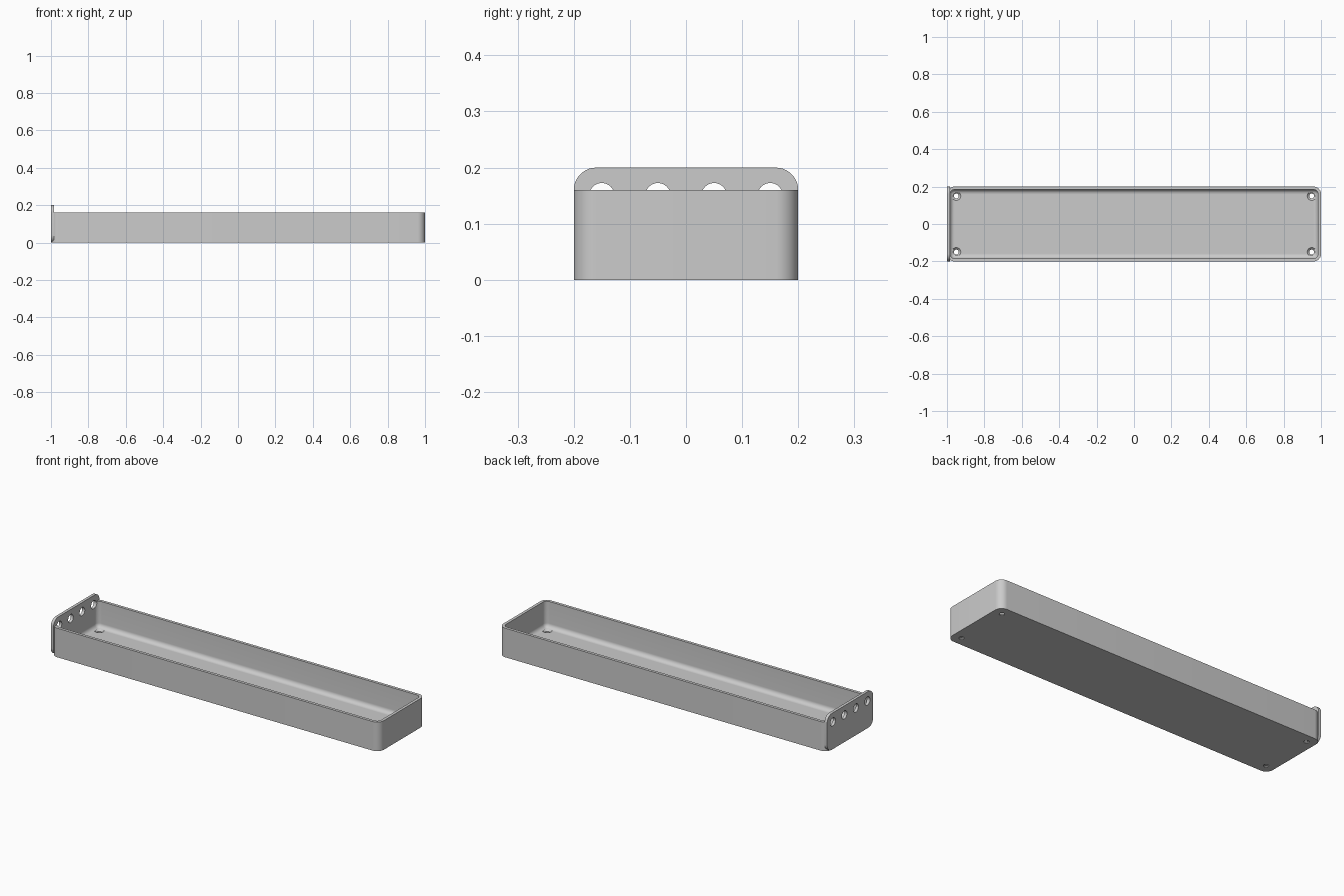
import bpy
import bmesh
import math
from mathutils import Matrix

cube = bpy.data.objects.get("Cube")
if cube:
    bpy.data.objects.remove(cube, do_unlink=True)

HEIGHT, WALL, RADIUS = 0.16, 0.016, 0.04
INNER = RADIUS - WALL

grey = bpy.data.materials.new("plain_grey")
grey.use_nodes = True
grey.diffuse_color = (0.6, 0.6, 0.6, 1)
grey.node_tree.nodes["Principled BSDF"].inputs["Base Color"].default_value = (0.6, 0.6, 0.6, 1)


def finish(bm, name):
    mesh = bpy.data.meshes.new(name)
    bm.to_mesh(mesh)
    bm.free()
    obj = bpy.data.objects.new(name, mesh)
    bpy.context.collection.objects.link(obj)
    mesh.materials.append(grey)
    return obj


def rounded_box(name, low, high, radius, rule):
    """Box between two corners, with the edges chosen by rule rounded."""
    bm = bmesh.new()
    bmesh.ops.create_cube(bm, size=1)
    for v in bm.verts:
        v.co = [(a + b) / 2 + c * (b - a) for a, b, c in zip(low, high, v.co)]
    edges = [e for e in bm.edges if rule(e)]
    bmesh.ops.bevel(bm, geom=edges, offset=radius, offset_type='OFFSET',
                    segments=10, profile=0.5, affect='EDGES', clamp_overlap=True)
    return finish(bm, name)


def cone(name, r1, r2, depth, matrix):
    bm = bmesh.new()
    bmesh.ops.create_cone(bm, cap_ends=True, segments=40, radius1=r1,
                          radius2=r2, depth=depth, matrix=matrix)
    return finish(bm, name)


def along(axis):
    return lambda e: abs((e.verts[0].co - e.verts[1].co).normalized()[axis]) > 0.99


def cut(target, cutter):
    mod = target.modifiers.new("cut", 'BOOLEAN')
    mod.operation, mod.solver, mod.object = 'DIFFERENCE', 'EXACT', cutter
    bpy.context.view_layer.objects.active = target
    bpy.ops.object.modifier_apply(modifier=mod.name)


def discard(obj):
    bpy.data.objects.remove(obj, do_unlink=True)


# Tray body and raised end plate
tray = rounded_box("tray", (-1, -0.2, 0), (1, 0.2, HEIGHT), RADIUS, along(2))
plate = rounded_box("end_plate", (-1, -0.2, 0), (-1 + WALL, 0.2, 0.2), RADIUS, along(0))

# Hollow with rounded corners and a fillet around the floor
top = HEIGHT + 0.1
cavity = rounded_box("cavity_cutter", (-1 + WALL, -0.2 + WALL, WALL),
                     (1 - WALL, 0.2 - WALL, top), INNER,
                     lambda e: min(v.co.z for v in e.verts) < top - 0.01)
cut(tray, cavity)
discard(cavity)

# Countersunk screw holes in the floor corners
for x in (-0.95, 0.95):
    for y in (-0.15, 0.15):
        for r1, r2, depth, z in ((0.013, 0.013, 0.1, 0), (0.013, 0.025, 0.012, WALL - 0.005)):
            hole = cone("screw_cutter", r1, r2, depth, Matrix.Translation((x, y, z)))
            cut(tray, hole)
            discard(hole)

# Row of round holes through the end plate and the wall behind it
for i in range(4):
    place = Matrix.Translation((-1, -0.15 + i * 0.1, 0.15)) @ Matrix.Rotation(math.pi / 2, 4, 'Y')
    hole = cone("round_cutter", 0.0225, 0.0225, 0.08, place)
    for part in (tray, plate):
        cut(part, hole)
    discard(hole)

# Smooth rounds, crisp edges
for part in (tray, plate):
    bpy.ops.object.select_all(action='DESELECT')
    part.select_set(True)
    bpy.context.view_layer.objects.active = part
    bpy.ops.object.shade_smooth_by_angle(angle=math.radians(30))
